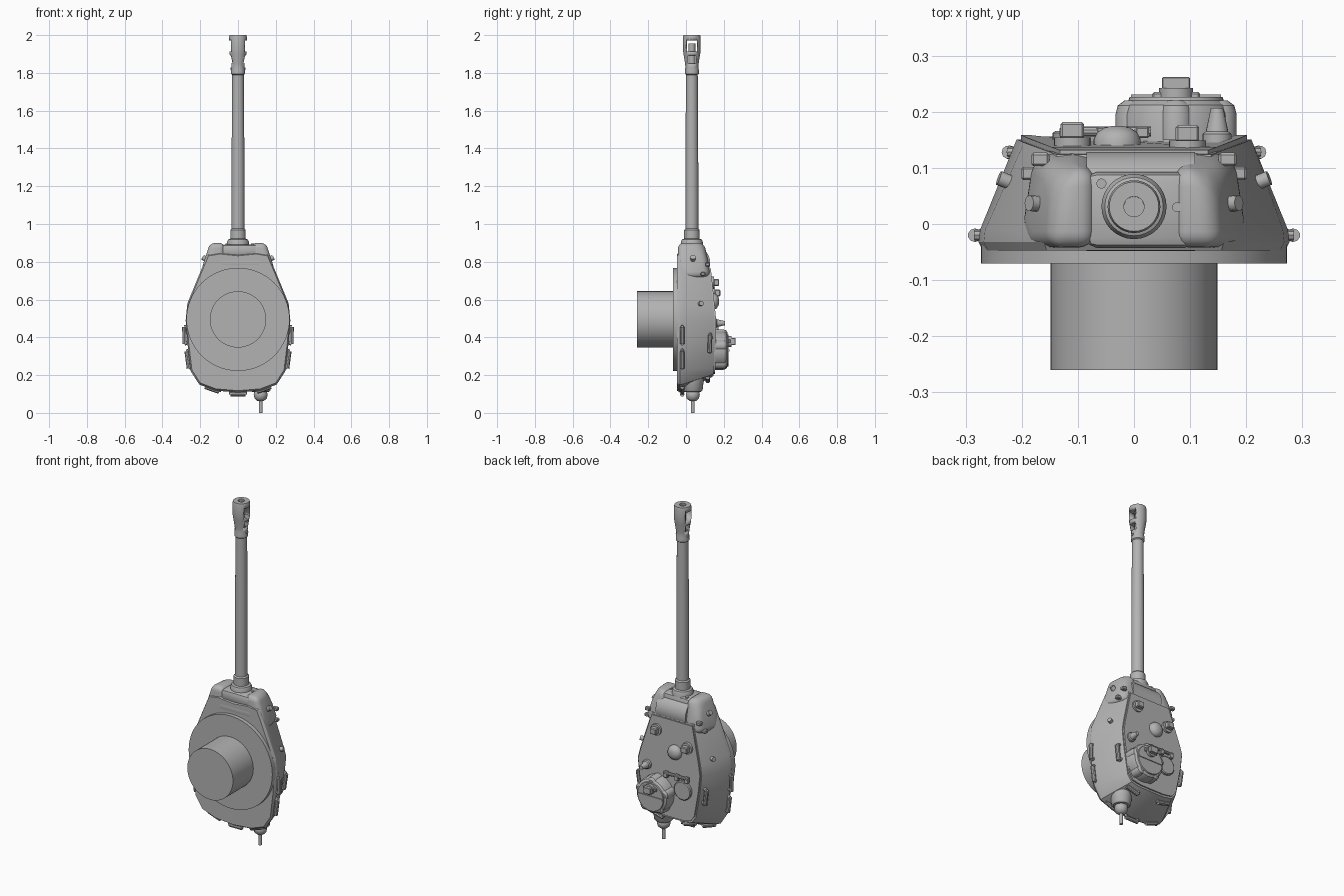
import bpy, bmesh, math
from mathutils import Vector

if "Cube" in bpy.data.objects:
    bpy.data.objects.remove(bpy.data.objects["Cube"])

grey = bpy.data.materials.new("plain grey")
grey.use_nodes = True
grey.diffuse_color = (0.45, 0.45, 0.45, 1)
grey.node_tree.nodes["Principled BSDF"].inputs["Base Color"].default_value = (0.45, 0.45, 0.45, 1)


def finish(name, bm, angle=35):
    bmesh.ops.recalc_face_normals(bm, faces=bm.faces)
    mesh = bpy.data.meshes.new(name)
    bm.to_mesh(mesh)
    bm.free()
    mesh.materials.append(grey)
    ob = bpy.data.objects.new(name, mesh)
    bpy.context.collection.objects.link(ob)
    bpy.ops.object.select_all(action='DESELECT')
    ob.select_set(True)
    bpy.context.view_layer.objects.active = ob
    bpy.ops.object.shade_smooth_by_angle(angle=math.radians(angle))
    return ob


def loft(name, rings, angle=35):
    bm = bmesh.new()
    loops = [[bm.verts.new(p) for p in ring] for ring in rings]
    n = len(loops[0])
    for a, b in zip(loops, loops[1:]):
        for i in range(n):
            j = (i + 1) % n
            bm.faces.new((a[i], a[j], b[j], b[i]))
    bm.faces.new(loops[0])
    bm.faces.new(loops[-1])
    return finish(name, bm, angle)


def lathe(name, axis, centre, profile, sides=32):
    """Turn (radius, height) pairs around an axis through centre."""
    rings = []
    for r, h in profile:
        ring = []
        for i in range(sides):
            t = math.tau * i / sides
            a, b = r * math.cos(t), r * math.sin(t)
            v = {'X': (h, a, b), 'Y': (a, h, b), 'Z': (a, b, h)}[axis]
            ring.append(Vector(centre) + Vector(v))
        rings.append(ring)
    return loft(name, rings)


def hull(name, points, bevel=0.0, segments=3):
    bm = bmesh.new()
    for p in points:
        bm.verts.new(p)
    bmesh.ops.convex_hull(bm, input=bm.verts[:])
    bmesh.ops.dissolve_limit(bm, angle_limit=0.02, verts=bm.verts[:], edges=bm.edges[:])
    if bevel:
        bmesh.ops.bevel(bm, geom=bm.edges[:], offset=bevel, segments=segments,
                        profile=0.5, affect='EDGES', clamp_overlap=True)
    return finish(name, bm)


def box(name, c, s, bevel=0.0, segments=1):
    pts = [(c[0] + i * s[0] / 2, c[1] + j * s[1] / 2, c[2] + k * s[2] / 2)
           for i in (-1, 1) for j in (-1, 1) for k in (-1, 1)]
    return hull(name, pts, bevel, segments)


def rod(name, a, b, r, sides=10):
    a, b = Vector(a), Vector(b)
    q = (b - a).to_track_quat('Z', 'Y')
    ring = [q @ Vector((r * math.cos(math.tau * i / sides), r * math.sin(math.tau * i / sides), 0))
            for i in range(sides)]
    return loft(name, [[a + v for v in ring], [b + v for v in ring]])


def mirrored(half):
    return half + [(-x, z) for x, z in reversed(half[1:-1])]


def roof_y(z):
    return 0.155 - 0.1 * max(0, z - 0.5) - 0.05 * max(0, 0.3 - z)


# Turret shell: lower outline lofted up to the narrower roof outline
lower = mirrored([(0, .84), (.1, .85), (.16, .84), (.2, .745), (.268, .58), (.277, .49),
                  (.268, .37), (.25, .22), (.205, .15), (.12, .118), (0, .108)])
upper = mirrored([(0, .775), (.07, .775), (.137, .775), (.152, .72), (.196, .56), (.209, .5),
                  (.198, .4), (.168, .24), (.14, .205), (.08, .195), (0, .195)])
loft("turret_shell", [
    [(x * .975, -.047, .49 + (z - .49) * .975) for x, z in lower],
    [(x, -.032, z) for x, z in lower],
    [(x * .99, -.01, .49 + (z - .49) * .99) for x, z in lower],
    [(x, roof_y(z) - .004, z) for x, z in upper]], 30)
loft("roof_plate", [[(x * .965, roof_y(z) + d, .49 + (z - .49) * .965) for x, z in upper]
                    for d in (-.01, .004)])

# Turret ring and basket
lathe("turret_ring", 'Y', (0, 0, .495), [(.273, -.07), (.273, -.035)], 64)
lathe("turret_basket", 'Y', (0, 0, .495), [(.149, -.26), (.149, -.06)], 48)

# Rounded front cheeks, one on each side of the gun
for side, label in ((1, "right"), (-1, "left")):
    hull(label + "_front_cheek", [(side * x, y, z) for x, y, z in (
        (.07, -.042, .9), (.07, .095, .9), (.15, -.042, .9), (.14, .095, .9),
        (.21, -.042, .72), (.185, .125, .72), (.07, -.042, .68), (.07, .14, .72))], .035, 5)
    # Lifting hooks, sight port and pistol port
    for y, z in ((.115, .785), (.09, .735)):
        box(label + "_lifting_hook", (side * (.167 if y > .1 else .185), y, z), (.032, .024, .02), .004)
    rod(label + "_sight_port", (side * .15, .035, .8), (side * .187, .037, .825), .014, 16)
    rod(label + "_pistol_port", (side * .21, .07, .575), (side * .241, .082, .58), .013, 16)

# Gun mount: rolled hood with flat front plate and collar
lathe("mantlet_hood", 'X', (.012, .04, .795), [(.088, -.097), (.088, .097)], 40)
box("mantlet_plate", (.012, .025, .86), (.193, .135, .065), .018, 2)
box("hood_strip", (0, .115, .79), (.17, .02, .05), .004)
for x, y in ((-.058, .072), (.077, .03)):
    rod("mantlet_plug", (x, y, .88), (x, y, .897), .009, 14)

# Gun barrel with collar and muzzle brake
gun = (0, .031, 0)
lathe("gun_collar", 'Z', gun, [(.058, .86), (.058, .905), (.052, .918), (.041, .922),
                               (.041, .968), (.034, .975)])
lathe("gun_barrel", 'Z', gun, [(.034, .9), (.034, 1.3), (.031, 1.82)])
brake = lathe("muzzle_brake", 'Z', gun, [
    (.018, 1.9), (.031, 1.79), (.037, 1.795), (.037, 1.815), (.034, 1.83), (.036, 1.85),
    (.044, 1.9), (.047, 1.92), (.047, 1.99), (.044, 2), (.018, 2), (.018, 1.901)])
for low, high, wide in ((1.912, 1.972, .054), (1.85, 1.892, .042)):
    cutter = box("brake_cutter", (0, .031, (low + high) / 2), (.2, wide, high - low))
    cutter.hide_render = True
    mod = brake.modifiers.new("slot", 'BOOLEAN')
    mod.operation, mod.object = 'DIFFERENCE', cutter
    bpy.context.view_layer.objects.active = brake
    bpy.ops.object.modifier_apply(modifier=mod.name)
    bpy.data.objects.remove(cutter)
lathe("brake_core", 'Z', gun, [(.018, 1.8), (.018, 1.955)], 20)
rod("brake_lock_pin", (-.04, .031, 1.822), (.04, .031, 1.822), .008)

# Commander cupola with vision blocks and split lid
cx, cz = .075, .33
lathe("cupola", 'Y', (cx, 0, cz), [(.103, .14), (.103, .195), (.097, .212), (.085, .22),
                                   (.083, .226), (.0, .226)], 40)
for i in range(5):
    t = math.tau * (i + .25) / 5
    lathe("vision_block", 'Y', (cx + .082 * math.cos(t), 0, cz + .082 * math.sin(t)),
          [(.03, .15), (.03, .195), (.026, .211), (.014, .22)], 16)
box("lid_bar", (cx, .227, cz), (.16, .008, .012))
box("lid_hinge", (cx, .228, cz + .05), (.085, .014, .02), .003)
lathe("cupola_periscope_base", 'Y', (cx, 0, .378), [(.03, .22), (.03, .242)], 20)
box("cupola_periscope", (cx, .25, .378), (.05, .024, .036), .002)

# Loader hatch and hinge
lathe("loader_hatch", 'Y', (-.09, 0, .385), [(.055, .14), (.055, .162), (.05, .166)], 32)
rod("hatch_hinge_bar", (-.13, .165, .463), (.03, .165, .463), .009)
for x in (-.12, -.055, .015):
    box("hatch_hinge_lug", (x, .163, .455), (.025, .02, .035), .003)

# Roof periscopes, dome vent and signal port
for x, z in ((-.11, .635), (.095, .69)):
    y = roof_y(z)
    lathe("periscope_base", 'Y', (x, y, z), [(.033, -.01), (.033, .013)], 20)
    box("periscope_head", (x, y + .025, z), (.042, .03, .036), .004)
lathe("dome_vent", 'Y', (-.03, roof_y(.59), .59),
      [(.042, -.01), (.042, .005), (.036, .017), (.022, .026), (.008, .029)])
lathe("signal_port", 'Y', (.148, 0, .475), [(.026, .14), (.026, .16), (.02, .165), (.011, .207)], 20)


# Hand rails: a bar with two feet reaching into the shell
def rail(a, b):
    rod("hand_rail", a, b, .012)
    for p in (a, b):
        foot = Vector((p[0] * .9, p[1], .49 + (p[2] - .49) * .9))
        rod("hand_rail_foot", p, foot, .009, 8)


for s in (1, -1):
    rail((s * .283, -.02, .365), (s * .284, -.02, .455))
    rail((s * .26, -.02, .235), (s * .272, -.02, .325))
    rail((s * .212, .125, .32), (s * .224, .128, .41))
    rail((s * .10, -.02, .112), (s * .175, -.02, .138))
    rail((s * .07, .115, .168), (s * .145, .115, .19))
rail((-.04, -.02, .098), (.04, -.02, .098))

# Rear ball mount with a thin barrel
lathe("rear_gun_mount", 'Z', (.12, .036, 0), [(.06, .19), (.052, .12), (.045, .112), (.036, .11)], 24)
lathe("rear_gun_ball", 'Z', (.12, .036, 0), [(.02, .125), (.034, .11), (.037, .095), (.032, .076),
                                             (.018, .064), (.011, .062)], 24)
lathe("rear_gun_barrel", 'Z', (.12, .036, 0), [(.01, .08), (.01, 0)], 12)
